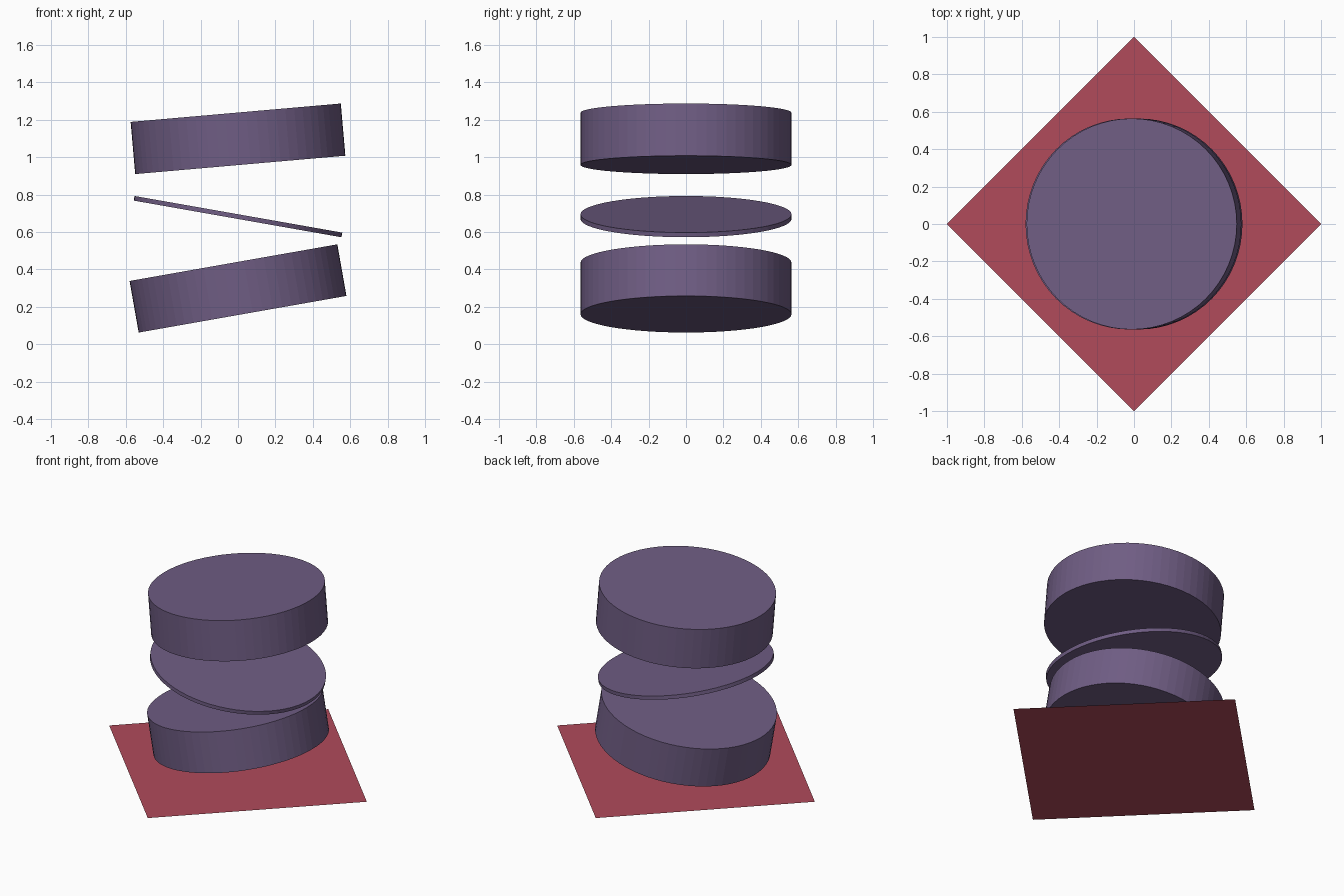
import bpy
from math import radians

if "Cube" in bpy.data.objects:
    bpy.data.objects.remove(bpy.data.objects["Cube"])


def material(name, color):
    mat = bpy.data.materials.new(name)
    mat.diffuse_color = color
    mat.use_nodes = True
    mat.node_tree.nodes["Principled BSDF"].inputs["Base Color"].default_value = mat.diffuse_color
    return mat


purple = material("purple", (0.16, 0.11, 0.23, 1))
red = material("red", (0.44, 0.07, 0.105, 1))

# Diamond-shaped base sheet
bpy.ops.mesh.primitive_circle_add(vertices=4, radius=1, fill_type='NGON')
base = bpy.context.object
base.name = "base_sheet"
base.data.materials.append(red)

# Tilted discs: name, centre height, thickness, rise towards +x in degrees
discs = [
    ("lower_disc", 0.298, 0.28, 10),
    ("middle_disc", 0.682, 0.025, -10),
    ("upper_disc", 1.098, 0.28, 5),
]
for name, z, thickness, tilt in discs:
    bpy.ops.mesh.primitive_cylinder_add(
        vertices=64, radius=0.564, depth=thickness,
        location=(0, 0, z), rotation=(0, radians(-tilt), 0))
    disc = bpy.context.object
    disc.name = name
    disc.data.materials.append(purple)
